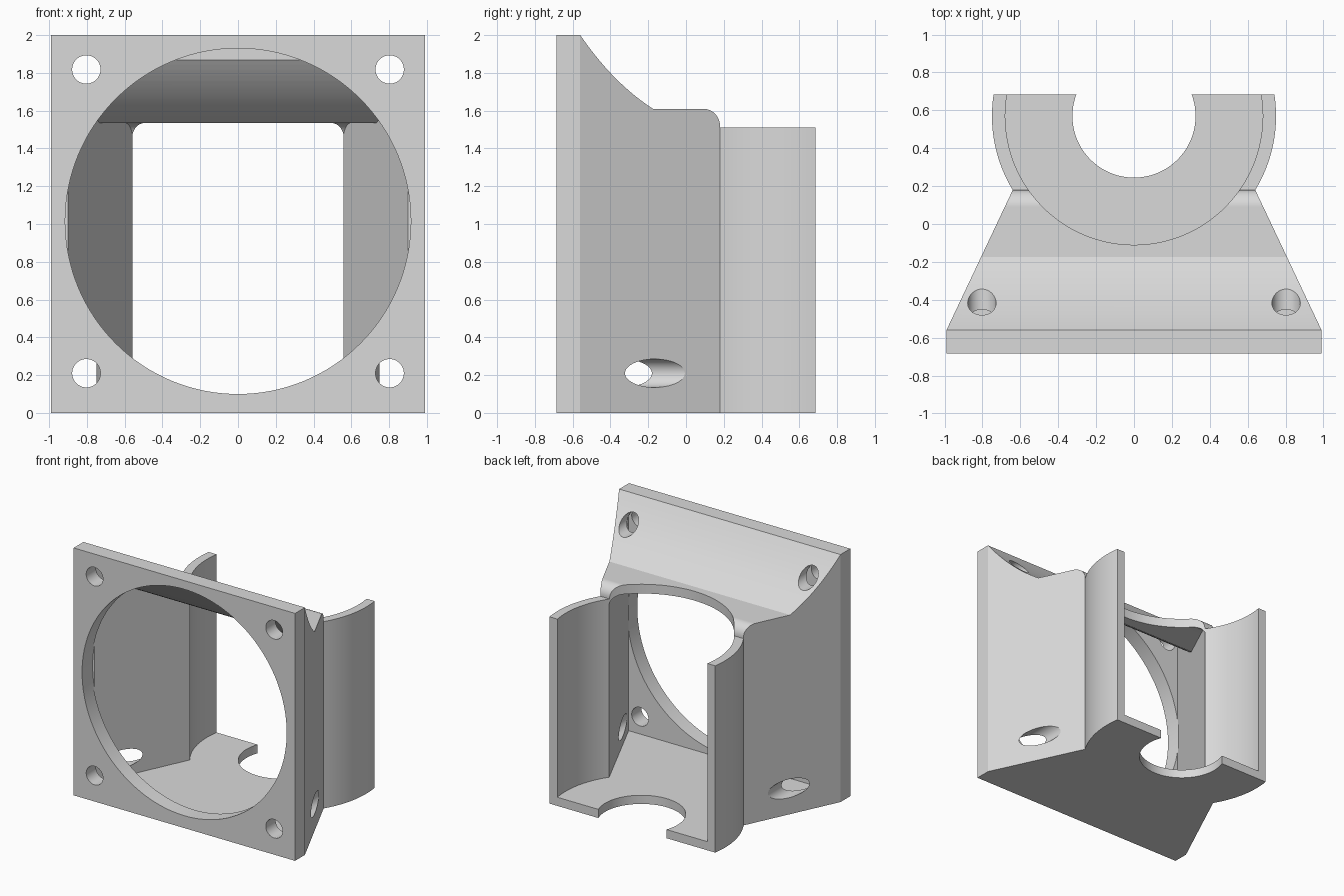
import bpy, bmesh
from math import sin, cos, pi, radians

old = bpy.data.objects.get("Cube")
if old:
    bpy.data.objects.remove(old, do_unlink=True)

grey = bpy.data.materials.new("plain_grey")
grey.use_nodes = True
GREY = (0.7, 0.7, 0.7, 1)
grey.diffuse_color = GREY
grey.node_tree.nodes["Principled BSDF"].inputs["Base Color"].default_value = GREY


def prism(name, pts, axis, lo, hi):
    """Extrude a 2D outline along an axis from lo to hi."""
    place = {"x": lambda u, v, w: (w, u, v),
             "y": lambda u, v, w: (u, w, v),
             "z": lambda u, v, w: (u, v, w)}[axis]
    bm = bmesh.new()
    a = [bm.verts.new(place(u, v, lo)) for u, v in pts]
    b = [bm.verts.new(place(u, v, hi)) for u, v in pts]
    bm.faces.new(a)
    bm.faces.new(b)
    n = len(pts)
    for i in range(n):
        j = (i + 1) % n
        bm.faces.new((a[i], a[j], b[j], b[i]))
    bmesh.ops.recalc_face_normals(bm, faces=bm.faces)
    me = bpy.data.meshes.new(name)
    bm.to_mesh(me)
    bm.free()
    me.materials.append(grey)
    ob = bpy.data.objects.new(name, me)
    bpy.context.collection.objects.link(ob)
    return ob


def disc(u, v, r, n=128):
    return [(u + r * cos(2 * pi * i / n), v + r * sin(2 * pi * i / n)) for i in range(n)]


def arc(cu, cv, ru, rv, start, end, n=12):
    angles = [radians(start + (end - start) * i / n) for i in range(n + 1)]
    return [(cu + ru * cos(t), cv + rv * sin(t)) for t in angles]


def slope(p, q, c, n=14):
    """Quadratic curve from p to q pulled towards c."""
    out = []
    for i in range(n + 1):
        t = i / n
        out.append(tuple((1 - t) ** 2 * p[k] + 2 * t * (1 - t) * c[k] + t * t * q[k]
                         for k in (0, 1)))
    return out


def combine(target, tool, op):
    mod = target.modifiers.new("cut", "BOOLEAN")
    mod.operation = op
    mod.solver = "EXACT"
    mod.object = tool
    bpy.context.view_layer.objects.active = target
    bpy.ops.object.modifier_apply(modifier=mod.name)
    bpy.data.objects.remove(tool, do_unlink=True)


def taper(name, front, back, y0, lead):
    """Plan outline narrowing from front to back, with a straight lead-in."""
    k = (front - back) / (0.18 - y0)
    end = front - k * (0.3 - y0)
    pts = [(front, lead), (front, y0), (end, 0.3)]
    return prism(name, pts + [(-x, y) for x, y in reversed(pts)], "z", -0.2, 2.2)


FLOOR, CY = 0.07, 0.57

# Square flange and tapering duct with a swept roof
side = [(-0.8, 0), (-0.8, 2)]
side += slope((-0.56, 2), (-0.175, 1.61), (-0.385, 1.745))
side += arc(0.09, 1.52, 0.09, 0.09, 90, 0) + [(0.18, 0)]
duct = prism("fan_duct", side, "x", -1.2, 1.2)
combine(duct, taper("plan", 0.99, 0.64, -0.56, -0.685), "INTERSECT")

# Round collar behind the duct, open at the back
collar = prism("collar", disc(0, CY, 0.75), "z", 0, 1.51)
combine(collar, prism("back_trim", [(-1, 0.685), (1, 0.685), (1, 2), (-1, 2)], "z", -1, 3),
        "DIFFERENCE")
combine(duct, collar, "UNION")

# Hollow interior following the roof and walls
inner = [(-0.56, FLOOR), (-0.56, 1.88)]
inner += slope((-0.555, 1.875), (-0.19, 1.535), (-0.4, 1.65))
inner += arc(0.1, 1.435, 0.09, 0.1, 90, 0) + [(0.19, FLOOR)]
cavity = prism("cavity", inner, "x", -1.2, 1.2)
combine(cavity, taper("cavity_plan", 0.905, 0.56, -0.56, -0.7), "INTERSECT")
combine(duct, cavity, "DIFFERENCE")

# Vertical bore, floor opening and round fan opening
combine(duct, prism("bore", disc(0, CY, 0.68), "z", FLOOR, 2.3), "DIFFERENCE")
combine(duct, prism("floor_hole", disc(0, CY, 0.325), "z", -0.2, 0.4), "DIFFERENCE")
combine(duct, prism("fan_hole", disc(0, 1.015, 0.915), "y", -0.9, -0.55), "DIFFERENCE")

# Four corner screw holes running back through the walls
for x in (-0.803, 0.803):
    for z in (0.21, 1.818):
        combine(duct, prism("screw_hole", disc(x, z, 0.075, 48), "y", -0.9, 0.05), "DIFFERENCE")

# Smooth curved walls, crisp edges
bpy.ops.object.select_all(action="DESELECT")
duct.select_set(True)
bpy.context.view_layer.objects.active = duct
bpy.ops.object.shade_smooth_by_angle(angle=radians(20))
weighted = duct.modifiers.new("even_shading", "WEIGHTED_NORMAL")
weighted.keep_sharp = True
